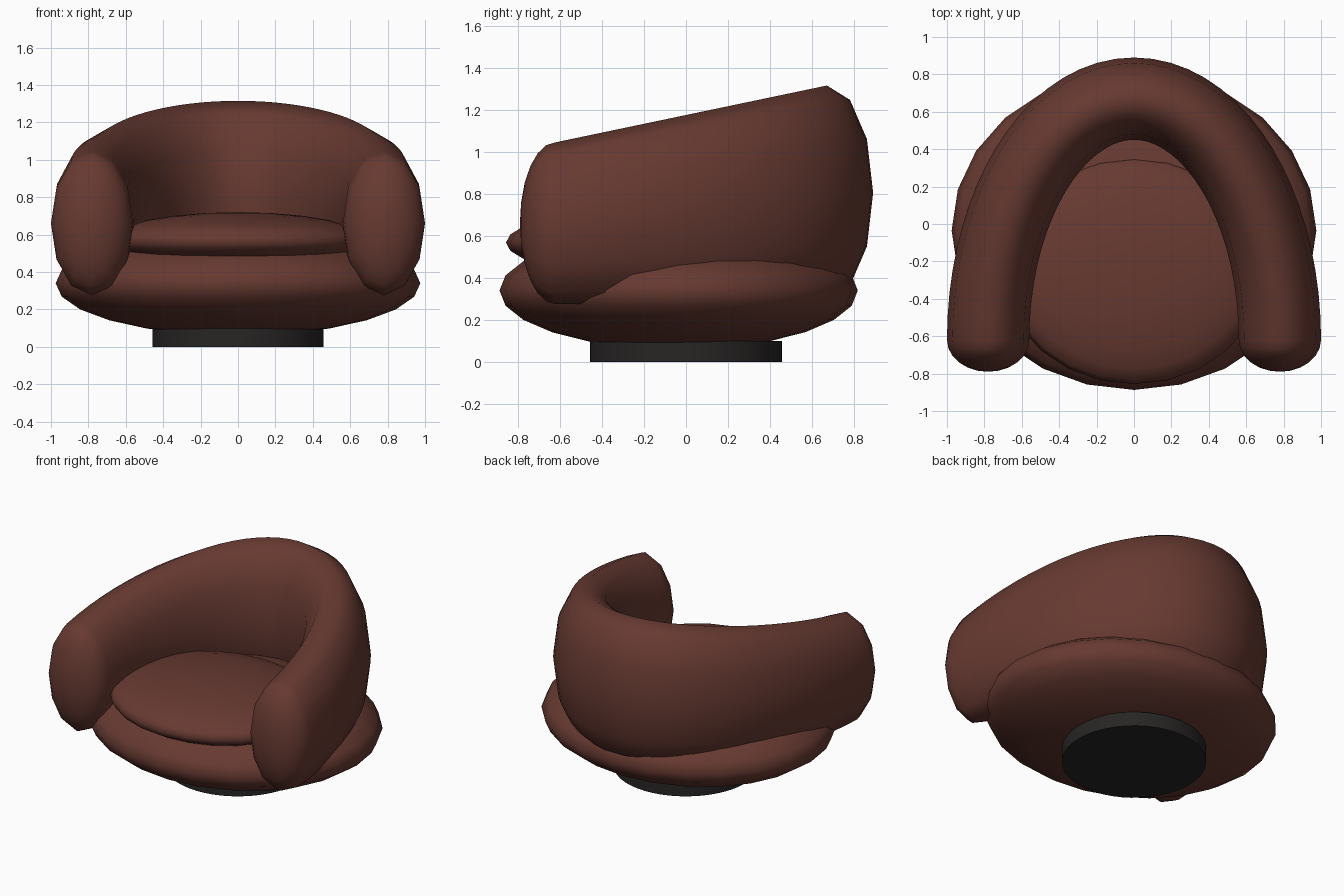
import bpy, bmesh, math
from mathutils import Vector

if "Cube" in bpy.data.objects:
    bpy.data.objects.remove(bpy.data.objects["Cube"])


def material(name, colour):
    m = bpy.data.materials.new(name)
    m.diffuse_color = (*colour, 1)
    m.use_nodes = True
    m.node_tree.nodes["Principled BSDF"].inputs["Base Color"].default_value = m.diffuse_color
    return m


leather = material("brown leather", (0.135, 0.042, 0.031))
dark = material("dark plinth", (0.021, 0.018, 0.018))


def finish(ob, name, mat, angle=60):
    ob.name = ob.data.name = name
    ob.data.materials.append(mat)
    bpy.ops.object.select_all(action='DESELECT')
    ob.select_set(True)
    bpy.context.view_layer.objects.active = ob
    bpy.ops.object.shade_smooth_by_angle(angle=math.radians(angle))


def ellipsoid(name, centre, radii):
    bpy.ops.mesh.primitive_uv_sphere_add(segments=24, ring_count=12, radius=1, location=centre)
    ob = bpy.context.object
    ob.scale = radii
    bpy.ops.object.transform_apply(location=False, rotation=False, scale=True)
    finish(ob, name, leather, 80)


# Round swivel plinth
bpy.ops.mesh.primitive_cylinder_add(vertices=48, radius=0.457, depth=0.1, location=(0, 0, 0.05))
finish(bpy.context.object, "plinth", dark, 40)

# Squashed seat base and cushion
ellipsoid("seat_base", (0, -0.035, 0.34), (0.975, 0.852, 0.28))
ellipsoid("seat_cushion", (0, -0.25, 0.568), (0.70, 0.606, 0.152))

# Wraparound back and arms: an oval section swept along half an ellipse
SIDES, STEPS, CAP = 12, 36, 6
RX, RY, Y0 = 0.78, 1.29, -0.62
HALF_WIDTH, CAP_LENGTH = 0.22, 0.17


def ring_points(t, shrink=1.0, push=0.0):
    s = math.sin(t)
    mid = Vector((RX * math.cos(t), Y0 + RY * s - push, 0.66 + 0.145 * s))
    out = Vector((math.cos(t) / RX, s / RY, 0)).normalized()
    height = 0.385 + 0.125 * s
    pts = []
    for k in range(SIDES):
        a = 2 * math.pi * k / SIDES
        pts.append(mid + shrink * (out * HALF_WIDTH * math.cos(a)
                                   + Vector((0, 0, height * math.sin(a)))))
    return pts


cap = [math.pi / 2 * i / CAP for i in range(1, CAP)]
rings = [ring_points(0, math.cos(a), CAP_LENGTH * math.sin(a)) for a in reversed(cap)]
rings += [ring_points(math.pi * i / STEPS) for i in range(STEPS + 1)]
rings += [ring_points(math.pi, math.cos(a), CAP_LENGTH * math.sin(a)) for a in cap]

bm = bmesh.new()
loops = [[bm.verts.new(p) for p in r] for r in rings]
for a, b in zip(loops, loops[1:]):
    for k in range(SIDES):
        n = (k + 1) % SIDES
        bm.faces.new((a[k], a[n], b[n], b[k]))
# Rounded arm tips
for loop, x in ((loops[0], RX), (loops[-1], -RX)):
    tip = bm.verts.new((x, Y0 - CAP_LENGTH, 0.66))
    for k in range(SIDES):
        bm.faces.new((loop[k], loop[(k + 1) % SIDES], tip))
bmesh.ops.recalc_face_normals(bm, faces=bm.faces)
mesh = bpy.data.meshes.new("back_and_arms")
bm.to_mesh(mesh)
bm.free()
back = bpy.data.objects.new("back_and_arms", mesh)
bpy.context.collection.objects.link(back)
finish(back, "back_and_arms", leather, 80)
